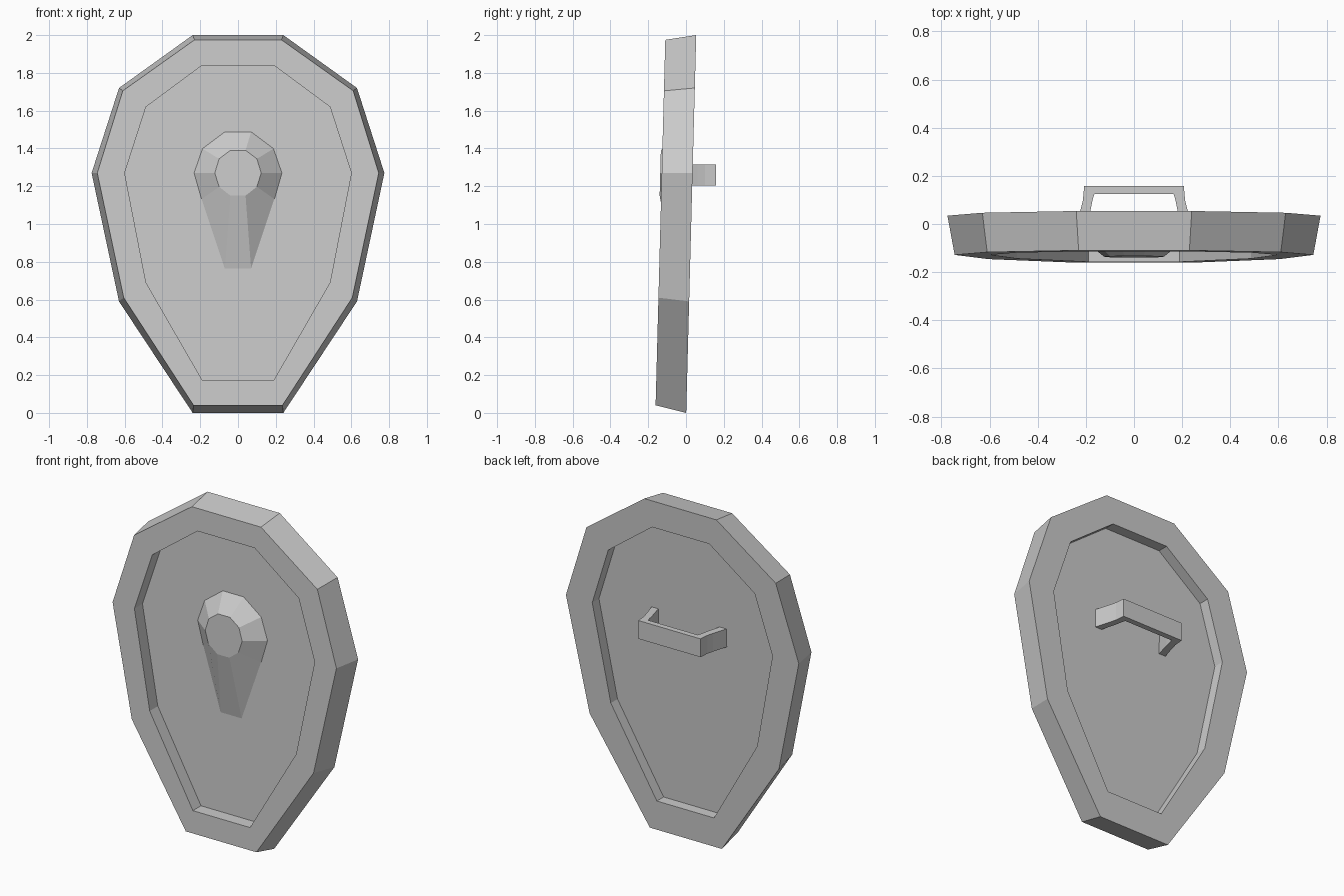
import bpy, bmesh

if "Cube" in bpy.data.objects:
    bpy.data.objects.remove(bpy.data.objects["Cube"])

TILT = 0.0265  # the whole shield leans slightly backwards


def ring(half, depth):
    """Mirror right-half (x, z) points into a closed loop on the leaning plane."""
    pts = half + [(-x, z) for x, z in reversed(half)]
    return [(x, depth + TILT * z, z) for x, z in pts]


def loft(name, rings, caps=True, closed=False):
    """Skin equal-sized loops with quads, optionally capped or joined end to end."""
    bm = bmesh.new()
    loops = [[bm.verts.new(p) for p in r] for r in rings]
    n = len(loops[0])
    pairs = list(zip(loops, loops[1:]))
    if closed:
        pairs.append((loops[-1], loops[0]))
    for a, b in pairs:
        for i in range(n):
            j = (i + 1) % n
            bm.faces.new((a[i], a[j], b[j], b[i]))
    if caps:
        bm.faces.new(loops[0])
        bm.faces.new(loops[-1])
    bmesh.ops.recalc_face_normals(bm, faces=bm.faces)
    mesh = bpy.data.meshes.new(name)
    bm.to_mesh(mesh)
    bm.free()
    obj = bpy.data.objects.new(name, mesh)
    bpy.context.collection.objects.link(obj)
    return obj


outer_back = [(0.24, 2.0), (0.63, 1.72), (0.775, 1.27), (0.63, 0.59), (0.24, 0.0)]
outer_front = [(0.23, 1.975), (0.61, 1.705), (0.745, 1.27), (0.605, 0.61), (0.235, 0.04)]
inner = [(0.19, 1.84), (0.487, 1.62), (0.60, 1.27), (0.487, 0.69), (0.19, 0.175)]

# Thick rim
FRONT, BACK = -0.162, 0.001
loft("rim", [ring(outer_back, BACK), ring(outer_front, FRONT),
             ring(inner, FRONT), ring(inner, BACK)], caps=False, closed=True)

# Thin recessed panel
PANEL_FRONT, PANEL_BACK = -0.085, -0.063
loft("panel", [ring(inner, PANEL_FRONT), ring(inner, PANEL_BACK)])

# Teardrop boss with a flat ten-sided top
boss_base = [(0.07, 1.49), (0.19, 1.40), (0.235, 1.27), (0.195, 1.13), (0.07, 0.755)]
boss_top = [(0.04, 1.39), (0.10, 1.345), (0.123, 1.27), (0.10, 1.197), (0.04, 1.15)]
loft("boss", [ring(boss_base, PANEL_FRONT + 0.002), ring(boss_top, -0.170)])

# Strap handle: U-shaped (x, y) profile with flared feet, extruded in z
outside = [(0.25, -0.032), (0.222, 0.06), (0.212, 0.10), (0.207, 0.158)]
inside = [(0.165, 0.124), (0.172, 0.10), (0.18, 0.06), (0.205, -0.032)]
profile = (outside + [(-x, y) for x, y in reversed(outside)]
           + [(-x, y) for x, y in reversed(inside)] + inside)
# Reorder so the inner edge runs from the left foot back to the right foot
handle_loops = [[(x, y, z) for x, y in profile] for z in (1.205, 1.315)]
loft("handle", handle_loops)
